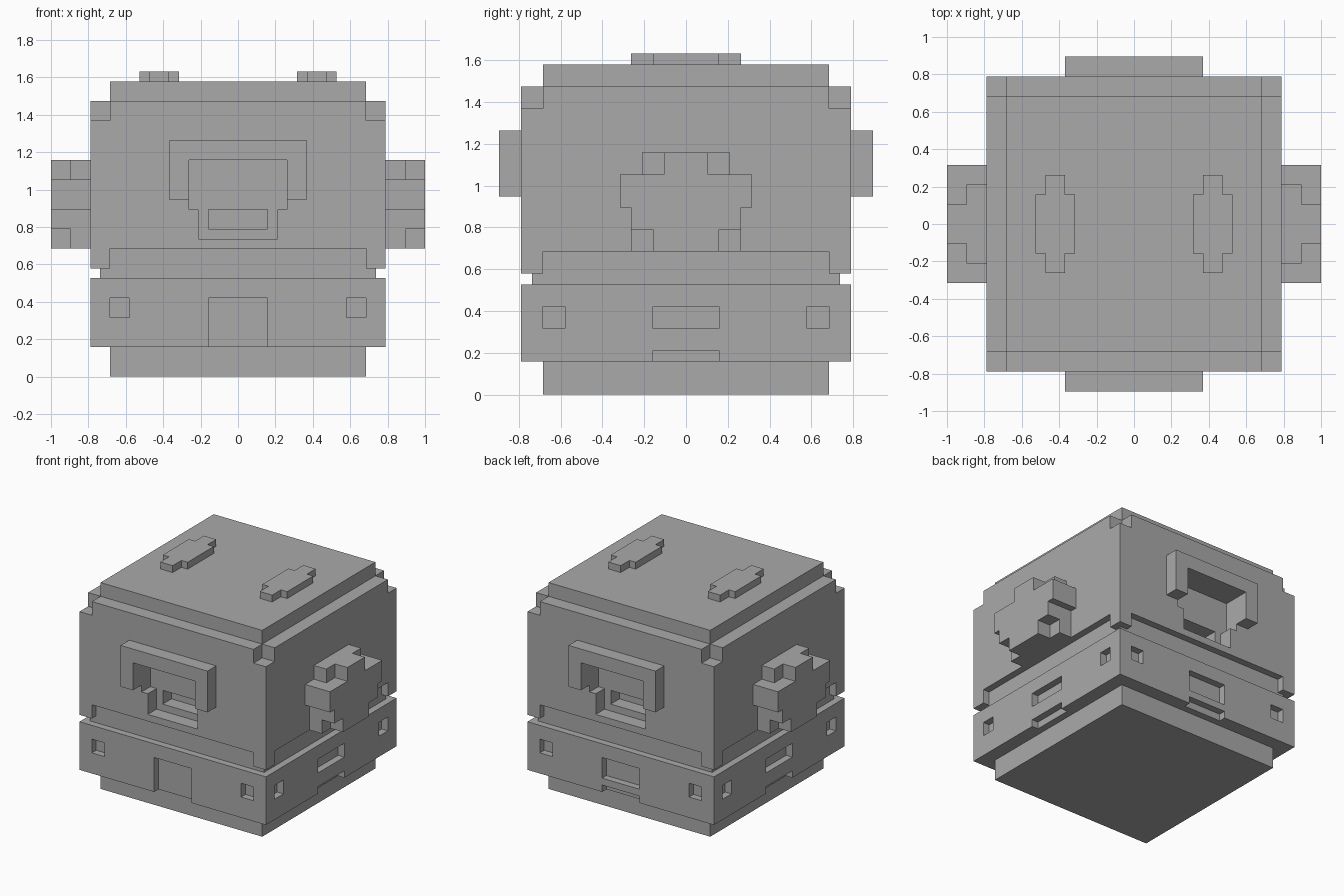
import bpy
import bmesh
from mathutils import Vector

U = 2 / 38  # one block unit

if "Cube" in bpy.data.objects:
    bpy.data.objects.remove(bpy.data.objects["Cube"], do_unlink=True)

grey = bpy.data.materials.new("plain grey")
grey.use_nodes = True
grey.diffuse_color = (0.4, 0.4, 0.4, 1)
grey.node_tree.nodes["Principled BSDF"].inputs["Base Color"].default_value = (0.4, 0.4, 0.4, 1)


def make(name, boxes):
    """Object made of boxes, each given as x, y and z ranges in block units."""
    bm = bmesh.new()
    for ranges in boxes:
        lo = Vector(min(r) for r in ranges) * U
        hi = Vector(max(r) for r in ranges) * U
        verts = bmesh.ops.create_cube(bm, size=1)["verts"]
        for v in verts:
            v.co = Vector((hi if v.co[i] > 0 else lo)[i] for i in range(3))
    mesh = bpy.data.meshes.new(name)
    bm.to_mesh(mesh)
    bm.free()
    mesh.materials.append(grey)
    obj = bpy.data.objects.new(name, mesh)
    bpy.context.collection.objects.link(obj)
    return obj


def span(half):
    return (-half, half)


def block(half, z0, z1):
    return (span(half), span(half), (z0, z1))


def on_side(side, across, depth, height):
    """Box placed on one of the four sides; depth is the distance from the centre."""
    axis, sign = side
    out = tuple(sign * d for d in depth)
    return (across, out, height) if axis == "y" else (out, across, height)


def carve(obj, boxes):
    """Cut the boxes out of the object and bake the result."""
    cutters = []
    for i, b in enumerate(boxes):
        cutter = make(f"cutter_{i}", [b])
        cutter.hide_render = True
        mod = obj.modifiers.new(f"cut_{i}", "BOOLEAN")
        mod.operation, mod.solver, mod.object = "DIFFERENCE", "EXACT", cutter
        cutters.append(cutter)
    deps = bpy.context.evaluated_depsgraph_get()
    deps.update()
    baked = bpy.data.meshes.new_from_object(obj.evaluated_get(deps))
    obj.modifiers.clear()
    obj.data = baked
    for cutter in cutters:
        bpy.data.objects.remove(cutter, do_unlink=True)


FRONT, BACK, LEFT, RIGHT = ("y", -1), ("y", 1), ("x", 1), ("x", -1)
SIDES = (FRONT, BACK, LEFT, RIGHT)

# Plain slabs
make("base", [block(13, 0, 3)])
make("neck", [block(14, 10, 11)])
make("roof", [block(13, 28, 30)])

# Lower belt with corner windows, a front door, and slots on the other sides
belt = make("belt", [block(15, 3, 10)])
cuts = []
for side in SIDES:
    for s in (-1, 1):
        cuts.append(on_side(side, (11 * s, 13 * s), (14, 16), (6, 8)))
    if side == FRONT:
        cuts.append(on_side(side, span(3), (14, 16), (2, 8)))
    else:
        cuts.append(on_side(side, span(3), (14, 16), (5 if side == BACK else 6, 8)))
        cuts.append(on_side(side, span(3), (14, 16), (2, 4)))
carve(belt, cuts)

# Upper shell with bottom slots, notched top corners and stepped face recesses
shell = make("upper_shell", [block(15, 11, 28)])
cuts = [on_side(side, span(13), (14, 16), (10, 13)) for side in SIDES]
cuts += [((13 * a, 16 * a), (13 * b, 16 * b), (26, 29)) for a in (-1, 1) for b in (-1, 1)]
for side in (FRONT, BACK):
    cuts.append(on_side(side, span(5), (13, 16), (17, 22)))
    cuts.append(on_side(side, span(4), (13, 16), (14, 17)))
    cuts.append(on_side(side, span(3), (11, 16), (15, 17)))
carve(shell, cuts)

# Raised frames over the front and back recesses
for name, side in (("front_frame", FRONT), ("back_frame", BACK)):
    make(name, [
        on_side(side, span(7), (15, 17), (22, 24)),
        on_side(side, (-7, -5), (15, 17), (18, 22)),
        on_side(side, (5, 7), (15, 17), (18, 22)),
    ])

# Stepped side pods and roof studs
for name, side in (("left", LEFT), ("right", RIGHT)):
    make(name + "_pod", [
        on_side(side, span(4), (15, 17), (20, 22)),
        on_side(side, span(2), (17, 19), (20, 22)),
        on_side(side, span(6), (15, 19), (17, 20)),
        on_side(side, span(5), (15, 19), (15, 17)),
        on_side(side, span(5), (15, 17), (13, 15)),
        on_side(side, span(3), (17, 19), (13, 15)),
    ])
    make(name + "_roof_stud", [
        on_side(side, span(3), (6, 10), (30, 31)),
        on_side(side, (3, 5), (7, 9), (30, 31)),
        on_side(side, (-5, -3), (7, 9), (30, 31)),
    ])
